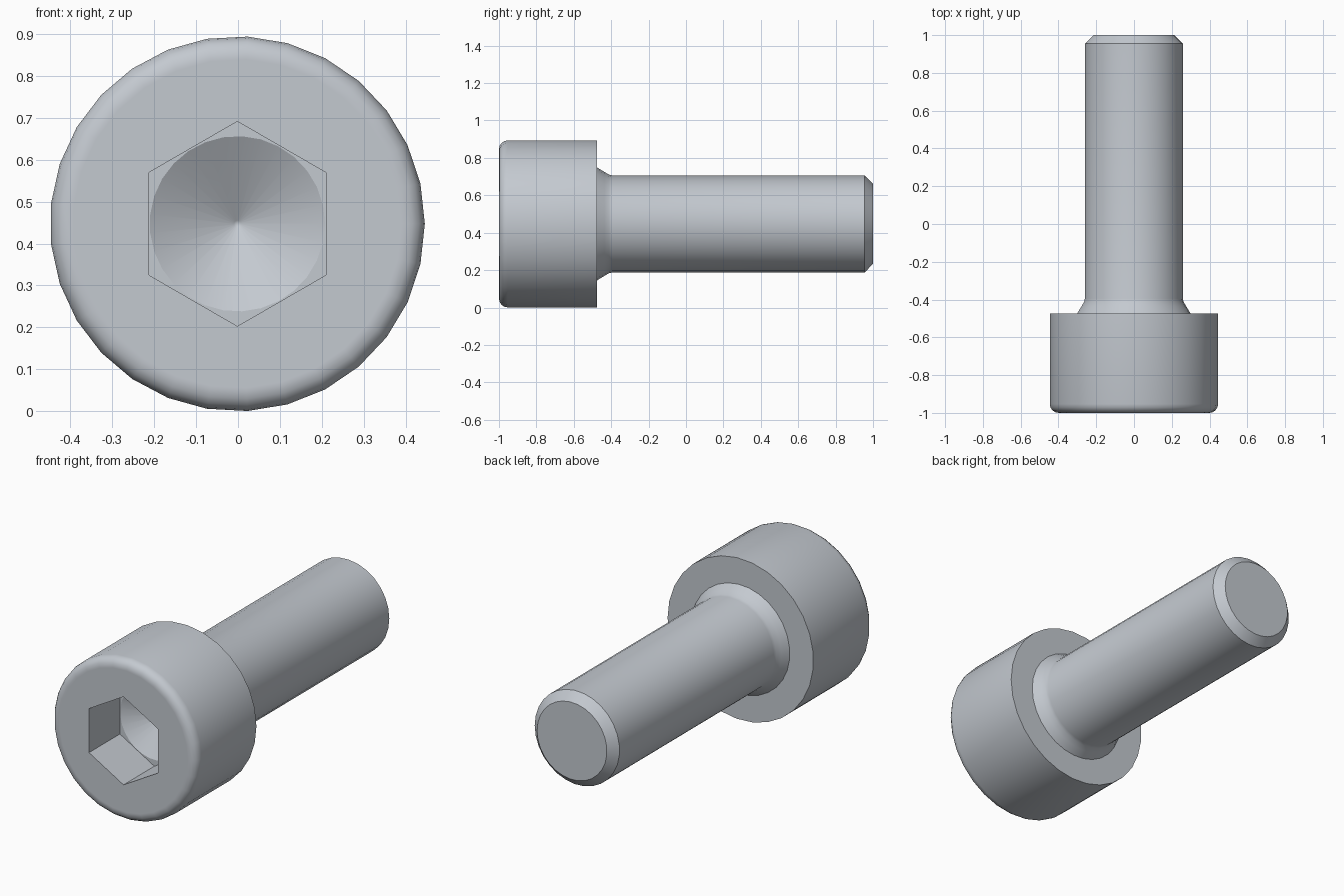
import bpy, bmesh, math

if "Cube" in bpy.data.objects:
    bpy.data.objects.remove(bpy.data.objects["Cube"])

SIDES = 29
CX, CZ = -0.0015, 0.447      # bolt axis, running along y
HEAD_R, SHANK_R = 0.447, 0.26

steel = bpy.data.materials.new("steel grey")
steel.diffuse_color = (0.55, 0.585, 0.63, 1)
steel.use_nodes = True
steel.node_tree.nodes["Principled BSDF"].inputs["Base Color"].default_value = steel.diffuse_color


def ring(bm, r, y, n=SIDES, start=0.0):
    return [bm.verts.new((CX + r * math.cos(start + i * math.tau / n), y,
                          CZ + r * math.sin(start + i * math.tau / n)))
            for i in range(n)]


def bridge(bm, a, b):
    n = len(a)
    for i in range(n):
        j = (i + 1) % n
        bm.faces.new((a[i], a[j], b[j], b[i]))


def lathe(bm, profile):
    rings = [ring(bm, r, y) for r, y in profile]
    for a, b in zip(rings, rings[1:]):
        bridge(bm, a, b)
    return rings


def fill_between(bm, outer, inner):
    edges = []
    for loop in (outer, inner):
        for i, v in enumerate(loop):
            w = loop[(i + 1) % len(loop)]
            edges.append(bm.edges.get((v, w)) or bm.edges.new((v, w)))
    bmesh.ops.triangle_fill(bm, use_beauty=True, edges=edges, normal=(0, -1, 0))


def finish(bm, name):
    bmesh.ops.recalc_face_normals(bm, faces=bm.faces[:])
    mesh = bpy.data.meshes.new(name)
    bm.to_mesh(mesh)
    bm.free()
    mesh.materials.append(steel)
    ob = bpy.data.objects.new(name, mesh)
    bpy.context.collection.objects.link(ob)
    bpy.ops.object.select_all(action='DESELECT')
    ob.select_set(True)
    bpy.context.view_layer.objects.active = ob
    bpy.ops.object.shade_smooth_by_angle(angle=math.radians(25))


# Head: bearing face, cylindrical side, rounded front rim
bm = bmesh.new()
f = 0.047
profile = [(0.30, -0.475), (HEAD_R, -0.475)]
for i in range(5):
    t = i * math.pi / 8
    profile.append((HEAD_R - f + f * math.cos(t), -1 + f - f * math.sin(t)))
profile.append((HEAD_R - f - 0.008, -1))
front = lathe(bm, profile)[-1]

# Hexagonal socket with a conical drill point
mouth = ring(bm, 0.244, -1, 6, math.pi / 6)
floor = ring(bm, 0.244, -0.73, 6, math.pi / 6)
fill_between(bm, front, mouth)
bridge(bm, mouth, floor)
cone = lathe(bm, [(0.209, -0.73), (0.008, -0.614)])
fill_between(bm, floor, cone[0])
apex = bm.verts.new((CX, -0.61, CZ))
for i, v in enumerate(cone[1]):
    bm.faces.new((v, cone[1][(i + 1) % SIDES], apex))
finish(bm, "socket_head")

# Shank: fillet under the head, plain shaft, chamfered tip
bm = bmesh.new()
rings = lathe(bm, [(0.302, -0.475), (0.278, -0.436), (0.264, -0.412),
                   (SHANK_R, -0.395), (SHANK_R, 0.955), (0.214, 1.0)])
bm.faces.new(rings[-1])
finish(bm, "shank")
